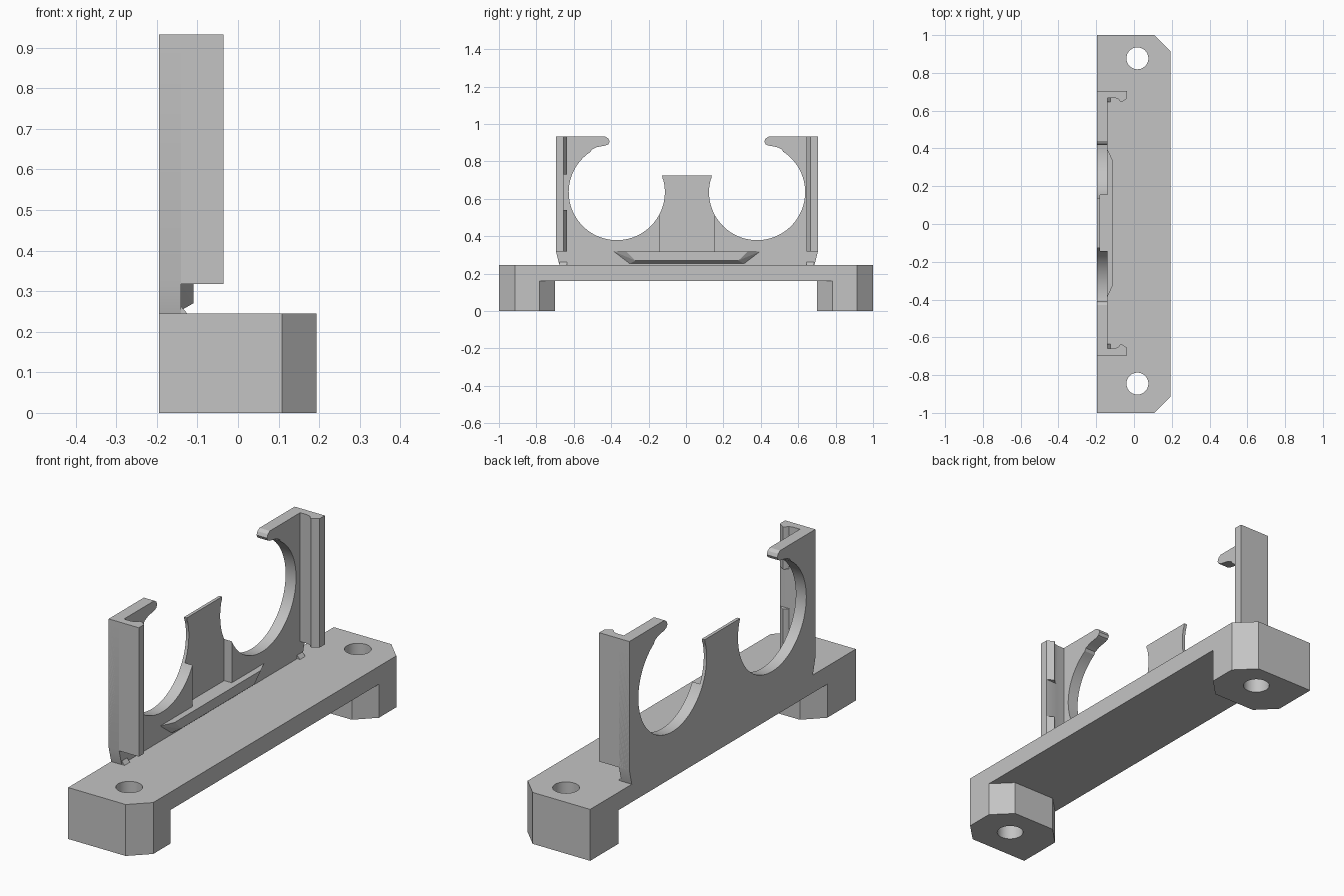
import bpy, bmesh
from math import sin, cos, radians
from mathutils import Vector

if "Cube" in bpy.data.objects:
    bpy.data.objects.remove(bpy.data.objects["Cube"])

grey = bpy.data.materials.new("plain grey")
grey.use_nodes = True
COLOR = (0.55, 0.55, 0.55, 1)
grey.diffuse_color = COLOR
grey.node_tree.nodes["Principled BSDF"].inputs["Base Color"].default_value = COLOR

MID = 0.005      # clip is slightly off centre along y
BACK = -0.195    # rear face of the clip plate
FRONT = -0.14    # front face of the clip plate


def finish(name, bm):
    bmesh.ops.recalc_face_normals(bm, faces=bm.faces)
    mesh = bpy.data.meshes.new(name)
    bm.to_mesh(mesh)
    bm.free()
    mesh.materials.append(grey)
    obj = bpy.data.objects.new(name, mesh)
    bpy.context.collection.objects.link(obj)
    return obj


def prism(name, outline, lo, hi, axis="z"):
    """Extrude a 2D outline: (x, y) along z, or (y, z) along x."""
    bm = bmesh.new()
    at = (lambda p, h: (p[0], p[1], h)) if axis == "z" else (lambda p, h: (h, p[0], p[1]))
    face = bm.faces.new([bm.verts.new(at(p, lo)) for p in outline])
    ext = bmesh.ops.extrude_face_region(bm, geom=[face])
    verts = [v for v in ext["geom"] if isinstance(v, bmesh.types.BMVert)]
    shift = Vector(at((0, 0), hi)) - Vector(at((0, 0), lo))
    bmesh.ops.translate(bm, verts=verts, vec=shift)
    return finish(name, bm)


def rect(a0, a1, b0, b1):
    return [(a0, b0), (a1, b0), (a1, b1), (a0, b1)]


def circle(cx, cy, r, start=0, end=360, n=48):
    return [(cx + r * cos(radians(start + (end - start) * i / n)),
             cy + r * sin(radians(start + (end - start) * i / n))) for i in range(n)]


def select(obj):
    bpy.ops.object.select_all(action="DESELECT")
    obj.select_set(True)
    bpy.context.view_layer.objects.active = obj


def cut(obj, cutter):
    cutter.hide_render = True
    select(obj)
    mod = obj.modifiers.new("cut", "BOOLEAN")
    mod.operation = "DIFFERENCE"
    mod.solver = "EXACT"
    mod.object = cutter
    bpy.ops.object.modifier_apply(modifier=mod.name)
    bpy.data.objects.remove(cutter)


def smooth(obj):
    select(obj)
    bpy.ops.object.shade_smooth_by_angle(angle=radians(25))


# Base bar with chamfered front corners; the underside cut leaves two feet
base = prism("base", [(BACK, -1), (0.108, -1), (0.194, -0.915),
                      (0.194, 0.915), (0.108, 1), (BACK, 1)], 0, 0.245)
half = [(-0.3, 0.89), (-0.11, 0.70), (0.11, 0.70), (0.3, 0.89)]
cut(base, prism("underside_cutter", half + [(x, -y) for x, y in reversed(half)], -0.1, 0.16))
for y in (0.877, -0.845):
    cut(base, prism("screw_cutter", circle(0.018, y, 0.058), -0.1, 0.4))
smooth(base)

# Clip plate outline: two open rings, hooked arms and a centre post
CZ, R, CY = 0.636, 0.257, 0.375
side = [(0.68, 0.24), (0.70, 0.318), (0.70, 0.932), (0.435, 0.932), (0.42, 0.922),
        (0.413, 0.906), (0.42, 0.892), (0.435, 0.885), (0.48, 0.877), (0.508, 0.864)]
side += circle(CY, CZ, R, 57, -199, 64)
side += [(0.13, 0.708), (0.133, 0.724)]
outline = [(y + MID, z) for y, z in side] + [(MID - y, z) for y, z in reversed(side)]
plate = prism("clip_plate", outline, BACK, FRONT, "x")
cut(plate, prism("recess_cutter", rect(-0.18, 0, MID - 0.148, MID + 0.148), 0.318, 1))
smooth(plate)

# Side flanges with an inner snap lip, and small gussets beneath
for sign, label in ((1, "back"), (-1, "front")):
    lip = [(BACK, 0.70), (-0.036, 0.70), (-0.036, 0.66), (-0.055, 0.648), (-0.066, 0.64),
           (-0.074, 0.645), (-0.085, 0.658), (-0.105, 0.663), (BACK, 0.663)]
    flange = prism(label + "_flange", [(x, MID + sign * y) for x, y in lip], 0.318, 0.932)
    if sign < 0:
        cut(flange, prism("notch_cutter", rect(-0.13, 0, MID - 0.66, -0.5), 0.54, 0.73))
    smooth(flange)
    gusset = prism(label + "_gusset", [(-0.15, 0.24), (-0.125, 0.24), (-0.125, 0.245),
                                       (FRONT, 0.262), (-0.15, 0.262)], 0, 0.04)
    for v in gusset.data.vertices:
        x, z, h = v.co
        v.co = (x, MID + sign * (0.64 + h), z)
    if sign > 0:
        gusset.data.flip_normals()

# Tapered ledge low on the plate front
bm = bmesh.new()
for x, y, z in ((FRONT, 0.39, 0.318), (-0.11, 0.325, 0.318),
                (-0.11, 0.275, 0.27), (FRONT, 0.305, 0.253)):
    for s in (1, -1):
        bm.verts.new((x, MID + s * y, z))
bmesh.ops.convex_hull(bm, input=bm.verts)
bmesh.ops.dissolve_limit(bm, angle_limit=0.01, verts=bm.verts, edges=bm.edges)
finish("front_ledge", bm)
